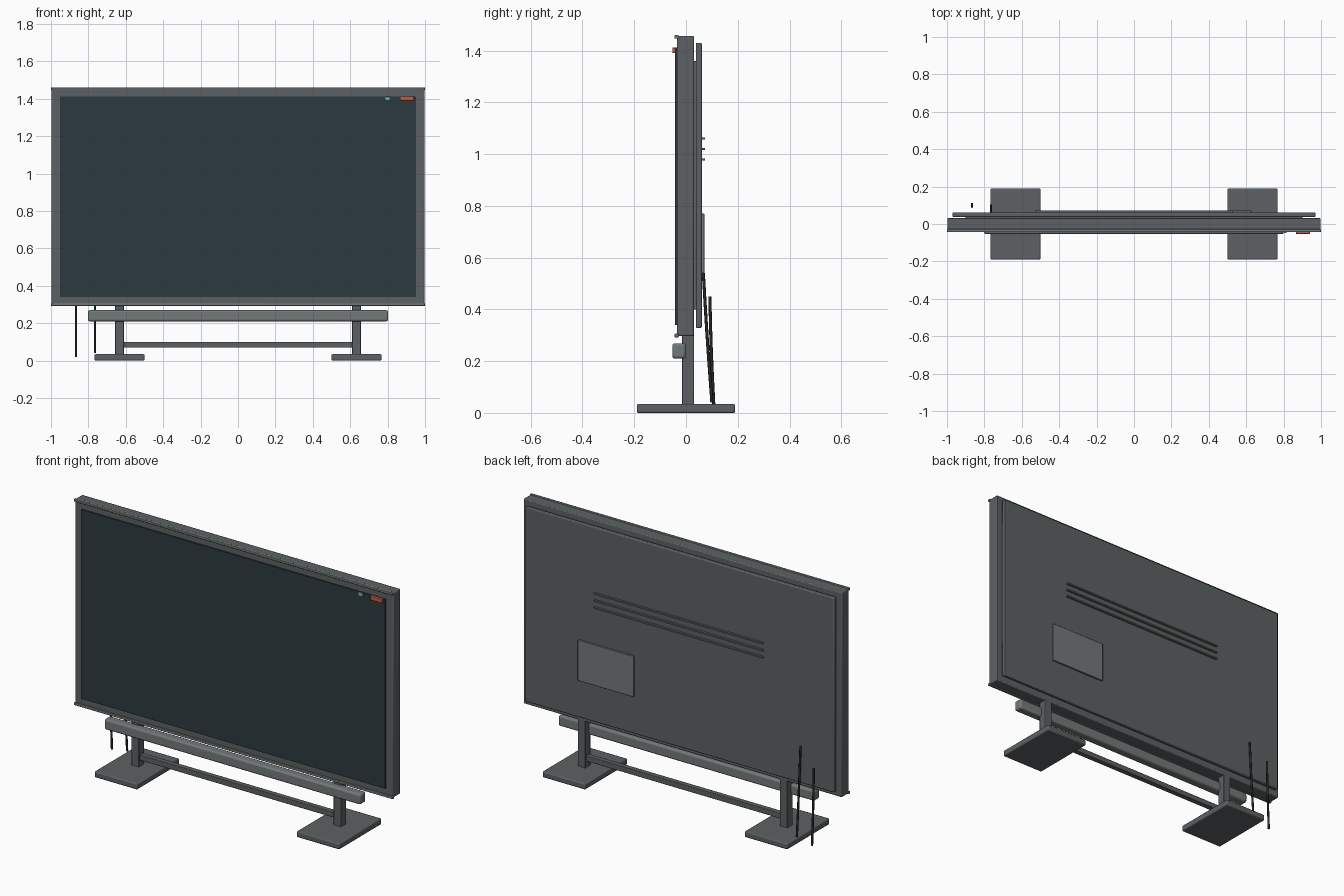
import bpy

if "Cube" in bpy.data.objects:
    bpy.data.objects.remove(bpy.data.objects["Cube"])


def material(name, rgb):
    m = bpy.data.materials.new(name)
    m.diffuse_color = (*rgb, 1)
    m.use_nodes = True
    m.node_tree.nodes["Principled BSDF"].inputs["Base Color"].default_value = m.diffuse_color
    return m


FRAME = material("frame_grey", (0.11, 0.12, 0.125))
TRIM = material("trim_grey", (0.17, 0.19, 0.19))
GLASS = material("screen_dark", (0.025, 0.042, 0.05))
CABLE = material("cable_black", (0.02, 0.02, 0.02))
RED = material("indicator_red", (0.6, 0.1, 0.05))
GREEN = material("indicator_green", (0.2, 0.5, 0.33))


def box(name, x, y, z, mat, bevel=0.0, segments=2):
    """Box given by its extents on each axis."""
    spans = (x, y, z)
    bpy.ops.mesh.primitive_cube_add(size=1, location=[(a + b) / 2 for a, b in spans])
    ob = bpy.context.object
    ob.name = name
    ob.scale = [b - a for a, b in spans]
    bpy.ops.object.transform_apply(location=False, rotation=False, scale=True)
    ob.data.materials.append(mat)
    if bevel:
        mod = ob.modifiers.new("soft_edges", 'BEVEL')
        mod.width = bevel
        mod.segments = segments
        bpy.ops.object.shade_smooth_by_angle()
    return ob


def cable(name, points, radius=0.006):
    """Round cable swept along a few points."""
    cu = bpy.data.curves.new(name, 'CURVE')
    cu.dimensions = '3D'
    cu.bevel_depth = radius
    cu.bevel_resolution = 2
    cu.resolution_u = 6
    cu.use_fill_caps = True
    sp = cu.splines.new('BEZIER')
    sp.bezier_points.add(len(points) - 1)
    for bp, p in zip(sp.bezier_points, points):
        bp.co = p
        bp.handle_left_type = bp.handle_right_type = 'AUTO'
    cu.materials.append(CABLE)
    ob = bpy.data.objects.new(name, cu)
    bpy.context.collection.objects.link(ob)


# Display housing, glass and rear cover
box("display_housing", (-0.998, 0.998), (-0.035, 0.031), (0.297, 1.457), FRAME, 0.005)
box("screen_glass", (-0.953, 0.953), (-0.043, -0.03), (0.34, 1.412), GLASS)
box("rear_cover", (-0.97, 0.97), (0.038, 0.061), (0.328, 1.43), FRAME, 0.005)
box("rear_cover_mount", (-0.9, 0.9), (0.029, 0.04), (0.4, 1.36), FRAME)

# Thin trim lips along the top and bottom of the front
for name, z in (("top_lip", 1.446), ("bottom_lip", 0.292)):
    box(name, (-1, 1), (-0.044, -0.028), (z, z + 0.014), TRIM, 0.003)

# Status indicators in the upper corner
box("red_indicator", (0.865, 0.94), (-0.053, -0.04), (1.39, 1.412), RED, 0.002)
box("green_indicator", (0.788, 0.815), (-0.048, -0.04), (1.392, 1.411), GREEN, 0.002)

# Rear vents and connector panel
for i, z in enumerate((0.98, 1.02, 1.06)):
    box(f"rear_vent_{i + 1}", (-0.53, 0.53), (0.058, 0.073), (z - 0.004, z + 0.004), FRAME)
box("connector_panel", (0.28, 0.63), (0.058, 0.071), (0.54, 0.77), TRIM, 0.002)

# Stand: mirrored posts and feet, joined by a cross bar
for side, s in (("left", -1), ("right", 1)):
    box(f"{side}_post", sorted((s * 0.61, s * 0.657)), (-0.016, 0.031), (0.03, 0.31), FRAME, 0.003)
    box(f"{side}_foot", sorted((s * 0.5, s * 0.768)), (-0.19, 0.19), (0, 0.034), FRAME, 0.006)
box("stand_cross_bar", (-0.615, 0.615), (-0.008, 0.022), (0.069, 0.1), FRAME, 0.003)

# Speaker bar under the display
box("speaker_bar", (-0.803, 0.803), (-0.053, -0.001), (0.21, 0.269), TRIM, 0.01, 3)

# Loose cables hanging behind
cable("long_cable", [(-0.765, 0.067, 0.54), (-0.765, 0.082, 0.29), (-0.765, 0.1, 0.04)])
cable("short_cable", [(-0.866, 0.092, 0.45), (-0.866, 0.098, 0.235), (-0.866, 0.108, 0.02)])
